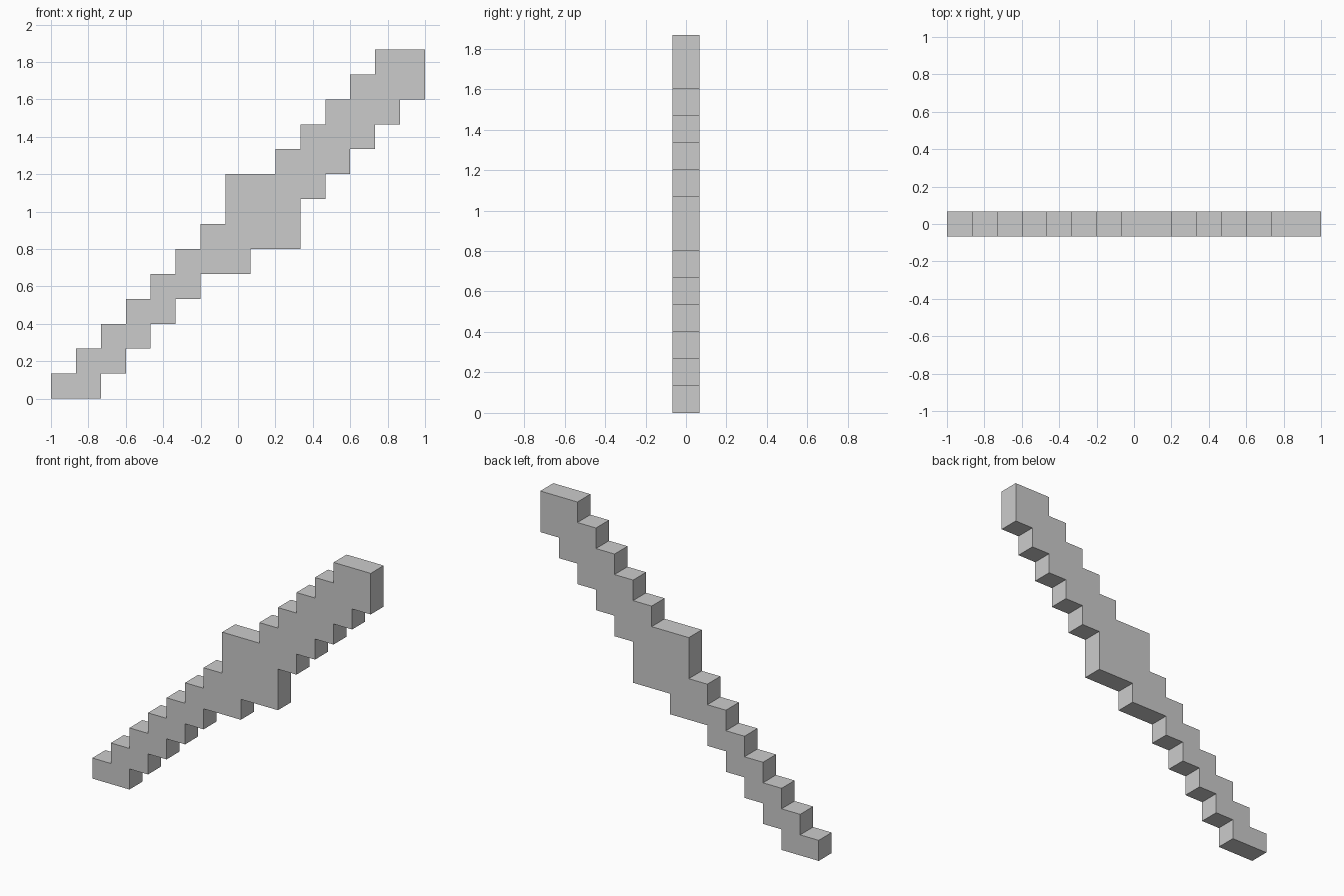
import bpy, bmesh
from mathutils import Vector

if "Cube" in bpy.data.objects:
    bpy.data.objects.remove(bpy.data.objects["Cube"])

CELL = 2 / 15   # one voxel

# Left and right cell edges of every voxel row, bottom to top
lower_shaft = [(i, i + 2) for i in range(5)]
middle_block = [(5, 8), (6, 10), (7, 10), (7, 11)]
upper_shaft = [(i, i + 3) for i in range(9, 13)] + [(13, 15)]
rows = lower_shaft + middle_block + upper_shaft


def side(column):
    """Stepped edge going up one side, without points on straight runs."""
    pts = []
    for k, row in enumerate(rows):
        x = row[column]
        if pts and pts[-1][0] == x:
            pts[-1] = (x, k + 1)
        else:
            pts += [(x, k), (x, k + 1)]
    return pts


# Closed stepped outline, extruded to one voxel of thickness
outline = side(1) + side(0)[::-1]
bm = bmesh.new()
verts = [bm.verts.new((x * CELL - 1, -CELL / 2, z * CELL)) for x, z in outline]
face = bm.faces.new(verts)
ext = bmesh.ops.extrude_face_region(bm, geom=[face], use_keep_orig=True)
moved = [g for g in ext["geom"] if isinstance(g, bmesh.types.BMVert)]
bmesh.ops.translate(bm, verts=moved, vec=Vector((0, CELL, 0)))
bmesh.ops.recalc_face_normals(bm, faces=bm.faces)

mesh = bpy.data.meshes.new("stepped_staff")
bm.to_mesh(mesh)
bm.free()
staff = bpy.data.objects.new("stepped_staff", mesh)
bpy.context.collection.objects.link(staff)
